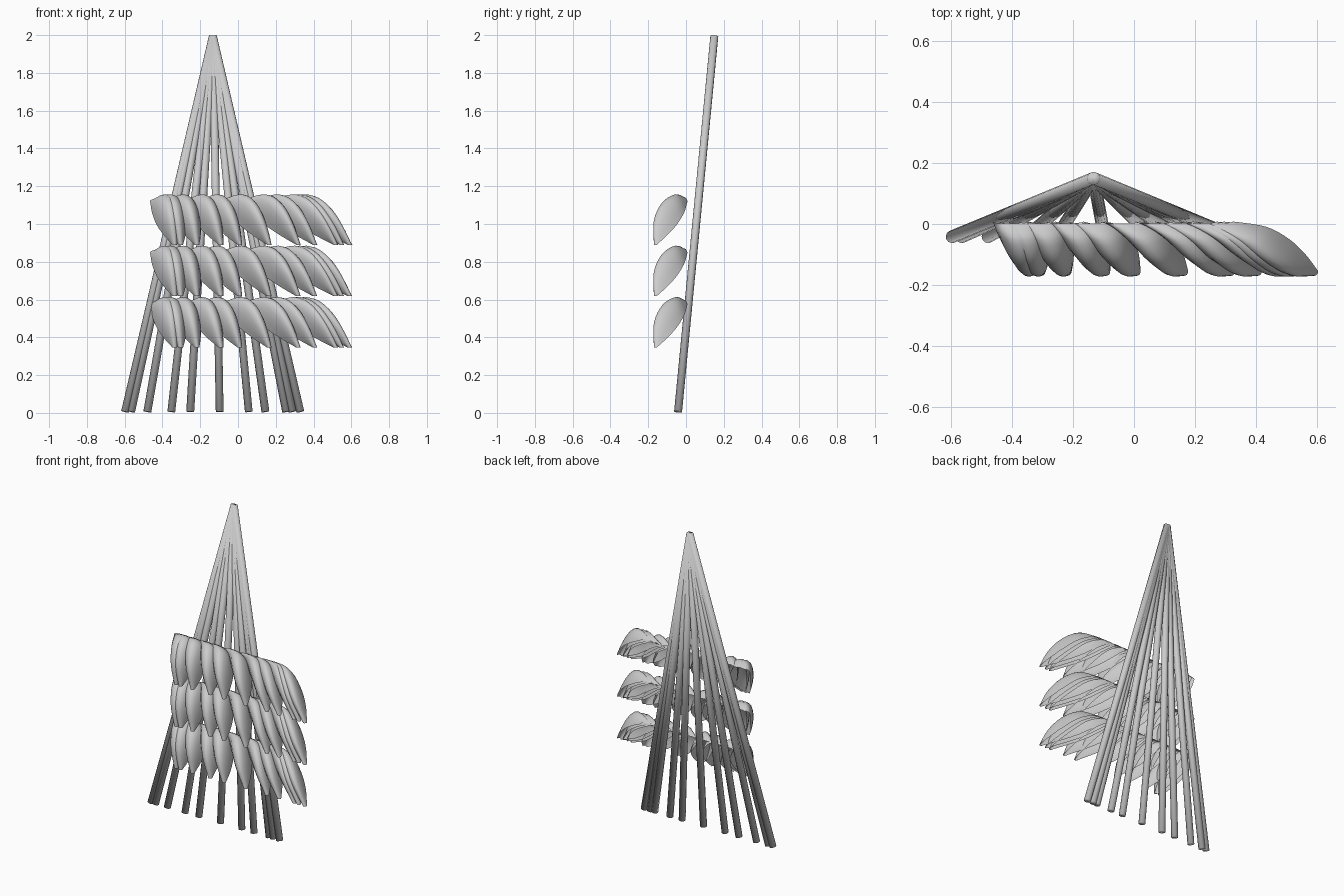
import bpy
import math
from mathutils import Vector

cube = bpy.data.objects.get("Cube")
if cube:
    bpy.data.objects.remove(cube, do_unlink=True)

# One plain grey for everything
grey = bpy.data.materials.new("light_grey")
grey.use_nodes = True
grey.diffuse_color = (0.6, 0.6, 0.6, 1)
grey.node_tree.nodes["Principled BSDF"].inputs["Base Color"].default_value = (0.6, 0.6, 0.6, 1)

APEX = Vector((-0.133, 0.15, 1.995))
# Sideways spread of each pole foot from the apex, shared by poles and petals
SPREAD = [-0.465, -0.433, -0.347, -0.22, -0.12, 0.036,
          0.19, 0.278, 0.388, 0.42, 0.463]
ROW_DROPS = [0, 0.272, 0.544]

# Petal side profiles as (y, z): the rim and the raised ridge
RIM = [(0.008, 1.12), (-0.01, 1.06), (-0.05, 0.995), (-0.1, 0.94), (-0.155, 0.89)]
RIDGE = [(0.0, 1.138), (-0.055, 1.157), (-0.125, 1.115), (-0.17, 1.02), (-0.17, 0.89)]
HALF_WIDTH = [(0.062, 0), (0.072, 0), (0.064, 0), (0.042, 0), (0.012, 0)]


def sample(points, t):
    """Smooth Catmull-Rom sample along a short list of 2D points."""
    f = t * (len(points) - 1)
    i = min(int(f), len(points) - 2)
    s = f - i
    p1, p2 = Vector(points[i]), Vector(points[i + 1])
    p0 = Vector(points[i - 1]) if i > 0 else 2 * p1 - p2
    p3 = Vector(points[i + 2]) if i + 2 < len(points) else 2 * p2 - p1
    return (p1 + (p2 - p0) * s / 2
            + (2 * p0 - 5 * p1 + 4 * p2 - p3) * s ** 2 / 2
            + (3 * p1 - p0 - 3 * p2 + p3) * s ** 3 / 2)


def add_pole(index, spread):
    foot = Vector((APEX.x + spread, -0.042, 0.006))
    axis = APEX - foot
    bpy.ops.mesh.primitive_cylinder_add(vertices=12, radius=0.021, depth=axis.length,
                                        location=(APEX + foot) / 2)
    pole = bpy.context.object
    pole.name = f"pole_{index}"
    pole.rotation_euler = axis.to_track_quat("Z", "Y").to_euler()
    pole.data.materials.append(grey)
    bpy.ops.object.shade_smooth()


def petal_mesh(spread, steps=16, half=10):
    """Curved spoon-like petal: arched outer skin and a hollowed underside."""
    root = 0.72 * spread - 0.07
    tip = spread + 0.13
    verts, faces = [], []
    ring = 2 * half
    for k in range(steps + 1):
        t = k / steps
        rim, ridge = sample(RIM, t), sample(RIDGE, t)
        width = sample(HALF_WIDTH, t).x
        centre = root + (tip - root) * t ** 0.85
        for j in range(ring):
            angle = 2 * math.pi * j / ring
            arch = abs(math.sin(angle))
            # The underside follows the outer skin a little lower
            lift = arch if j <= half else arch * 0.78
            p = rim.lerp(ridge, lift)
            verts.append((centre + width * math.cos(angle), p.x, p.y))
    for k in range(steps):
        for j in range(ring):
            a, b = k * ring + j, k * ring + (j + 1) % ring
            faces.append((a, b, b + ring, a + ring))
    # Close both ends with strips between the two skins
    for start in (0, steps * ring):
        for j in range(half):
            quad = [start + j, start + (ring - j) % ring,
                    start + ring - j - 1, start + j + 1]
            quad = list(dict.fromkeys(quad))
            if len(quad) > 2:
                faces.append(quad if start == 0 else quad[::-1])
    mesh = bpy.data.meshes.new("petal")
    mesh.from_pydata(verts, [], faces)
    mesh.validate()
    mesh.materials.append(grey)
    return mesh


# Fan of poles meeting at the top
for n, spread in enumerate(SPREAD, 1):
    add_pole(n, spread)

# Three identical rows of overlapping petals
for n, spread in enumerate(SPREAD, 1):
    mesh = petal_mesh(spread)
    for row, drop in enumerate(ROW_DROPS, 1):
        petal = bpy.data.objects.new(f"petal_row_{row}_{n}", mesh)
        petal.location.z = -drop
        bpy.context.collection.objects.link(petal)
    # Consistent outward normals, smooth skin and crisp rims
    bpy.ops.object.select_all(action="DESELECT")
    petal.select_set(True)
    bpy.context.view_layer.objects.active = petal
    bpy.ops.object.mode_set(mode="EDIT")
    bpy.ops.mesh.select_all(action="SELECT")
    bpy.ops.mesh.normals_make_consistent(inside=False)
    bpy.ops.object.mode_set(mode="OBJECT")
    mesh.shade_smooth()
    mesh.set_sharp_from_angle(angle=math.radians(50))
